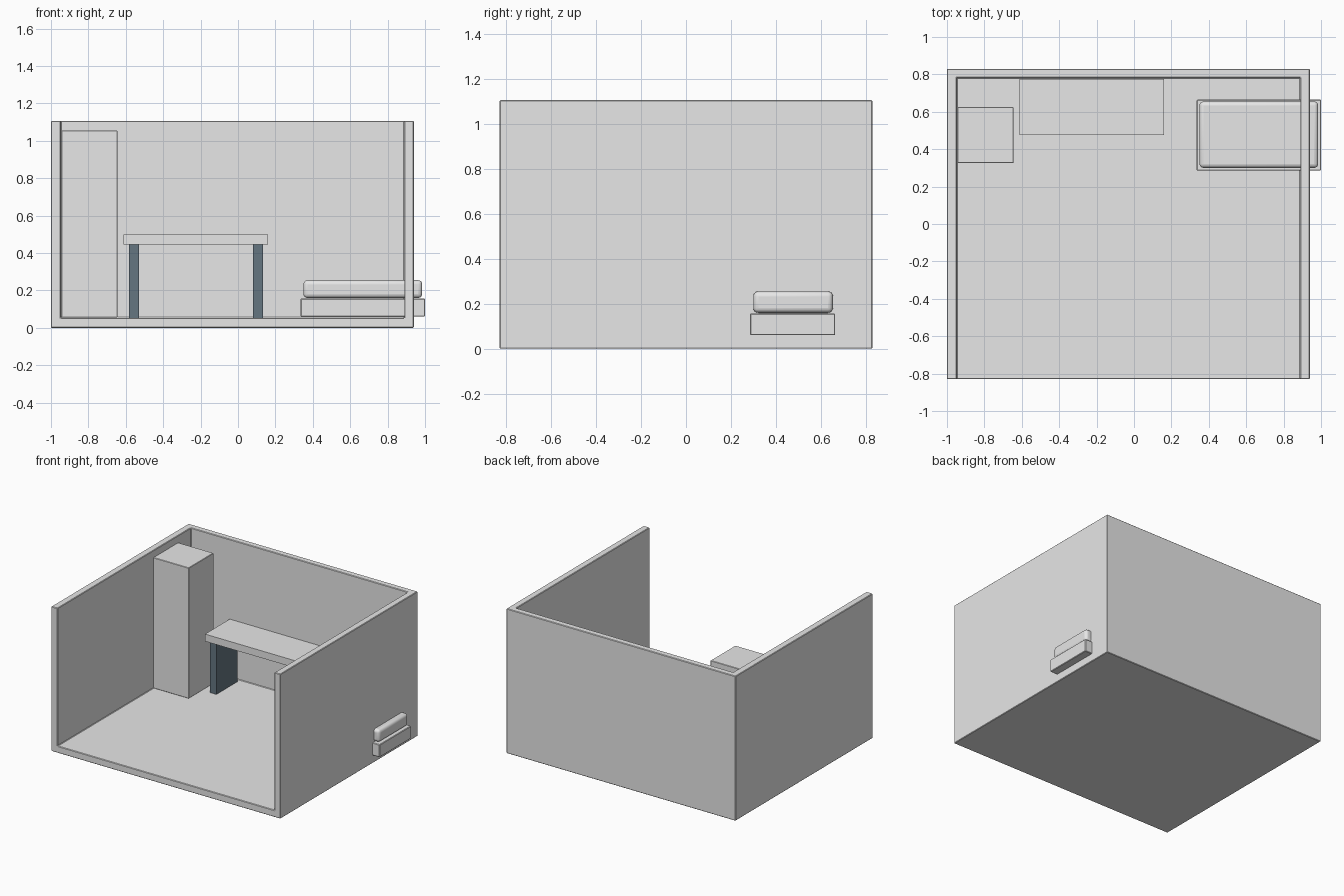
import bpy
import bmesh

if "Cube" in bpy.data.objects:
    bpy.data.objects.remove(bpy.data.objects["Cube"])


def material(name, rgb):
    m = bpy.data.materials.new(name)
    m.diffuse_color = (*rgb, 1)
    m.use_nodes = True
    m.node_tree.nodes["Principled BSDF"].inputs["Base Color"].default_value = m.diffuse_color
    return m


LIGHT_GREY = material("light grey", (0.8, 0.8, 0.8))
SLATE = material("slate blue", (0.13, 0.18, 0.22))


def box(name, lo, hi, mat, bevel=0.0, segments=1):
    """Axis-aligned box between two corners, with optional bevelled edges."""
    bm = bmesh.new()
    bmesh.ops.create_cube(bm, size=1)
    for v in bm.verts:
        v.co = [(a + b) / 2 + c * (b - a) for a, b, c in zip(lo, hi, v.co)]
    mesh = bpy.data.meshes.new(name)
    bm.to_mesh(mesh)
    bm.free()
    mesh.materials.append(mat)
    ob = bpy.data.objects.new(name, mesh)
    bpy.context.collection.objects.link(ob)
    if bevel:
        add_bevel(ob, bevel, segments)
    return ob


def add_bevel(ob, width, segments=1):
    mod = ob.modifiers.new("Bevel", 'BEVEL')
    mod.width = width
    mod.segments = segments
    mod.limit_method = 'ANGLE'


# Room shell: floor, two side walls and back wall, open at the front and top
room = box("room_shell", (-1.0, -0.83, 0.0), (0.94, 0.83, 1.107), LIGHT_GREY)
cutter = box("room_cutter", (-0.947, -1.0, 0.053), (0.889, 0.782, 1.3), LIGHT_GREY)
cutter.hide_render = True
cutter.hide_set(True)
cut = room.modifiers.new("Hollow", 'BOOLEAN')
cut.operation = 'DIFFERENCE'
cut.solver = 'EXACT'
cut.object = cutter
add_bevel(room, 0.004)

# Wardrobe
box("wardrobe", (-0.945, 0.325, 0.055), (-0.645, 0.625, 1.055), LIGHT_GREY, 0.003)

# Desk: top on two slab legs
box("desk_top", (-0.613, 0.476, 0.445), (0.16, 0.776, 0.5), LIGHT_GREY)
for side, x in (("left", -0.584), ("right", 0.08)):
    box(f"desk_leg_{side}", (x, 0.495, 0.053), (x + 0.054, 0.748, 0.446), SLATE)

# Bed: plain base with a rounded mattress, reaching through the right wall
box("bed_base", (0.335, 0.285, 0.06), (1.0, 0.665, 0.157), LIGHT_GREY, 0.004)
mattress = box("mattress", (0.35, 0.3, 0.16), (0.985, 0.655, 0.255), LIGHT_GREY, 0.022, 4)
bpy.context.view_layer.objects.active = mattress
mattress.select_set(True)
bpy.ops.object.shade_smooth_by_angle()
